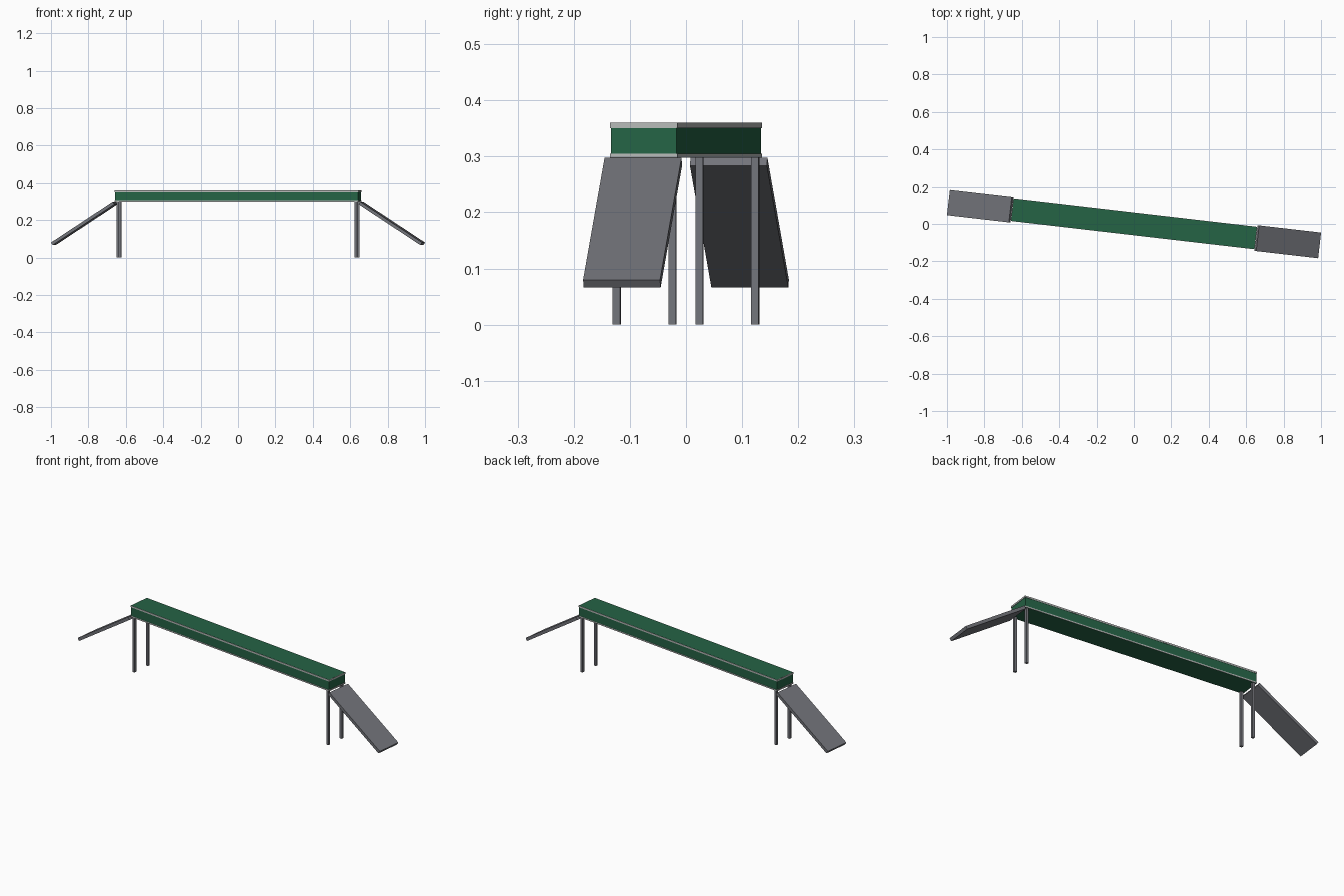
import bpy, bmesh
from math import radians
from mathutils import Matrix, Vector

if "Cube" in bpy.data.objects:
    bpy.data.objects.remove(bpy.data.objects["Cube"])

YAW = Matrix.Rotation(radians(-6.6), 4, 'Z')   # whole bridge is turned slightly


def material(name, rgb):
    m = bpy.data.materials.new(name)
    m.diffuse_color = (*rgb, 1)
    m.use_nodes = True
    m.node_tree.nodes["Principled BSDF"].inputs["Base Color"].default_value = m.diffuse_color
    return m


GREEN = material("green_panel", (0.018, 0.125, 0.06))
STEEL = material("dark_steel", (0.17, 0.175, 0.195))
PALE = material("pale_trim", (0.47, 0.49, 0.48))


def box(name, centre, size, mat, tilt=0.0):
    """Box in bridge space (x along the deck), tilted about its width axis."""
    bm = bmesh.new()
    place = (YAW @ Matrix.Translation(centre) @ Matrix.Rotation(tilt, 4, 'Y')
             @ Matrix.Diagonal(Vector((*size, 1))))
    bmesh.ops.create_cube(bm, size=1, matrix=place)
    me = bpy.data.meshes.new(name)
    bm.to_mesh(me)
    bm.free()
    me.materials.append(mat)
    ob = bpy.data.objects.new(name, me)
    bpy.context.collection.objects.link(ob)
    return ob


# Enclosed walkway with slightly wider trim slabs at floor and roof
box("walkway_body", (0, 0, 0.329), (1.308, 0.118, 0.0626), GREEN)
box("roof_trim", (0, 0, 0.3555), (1.313, 0.121, 0.009), PALE)
box("floor_trim", (0, 0, 0.3015), (1.313, 0.121, 0.007), PALE)

for s, end in ((-1, "left"), (1, "right")):
    # Pair of square legs under each end
    for t, side in ((-1, "front"), (1, "back")):
        box(f"{end}_{side}_leg", (s * 0.641, t * 0.05, 0.1495),
            (0.0135, 0.0135, 0.299), STEEL)
    # Sloping access ramp
    box(f"{end}_ramp", (s * 0.828, 0, 0.182), (0.398, 0.138, 0.0165),
        STEEL, s * radians(33.2))
